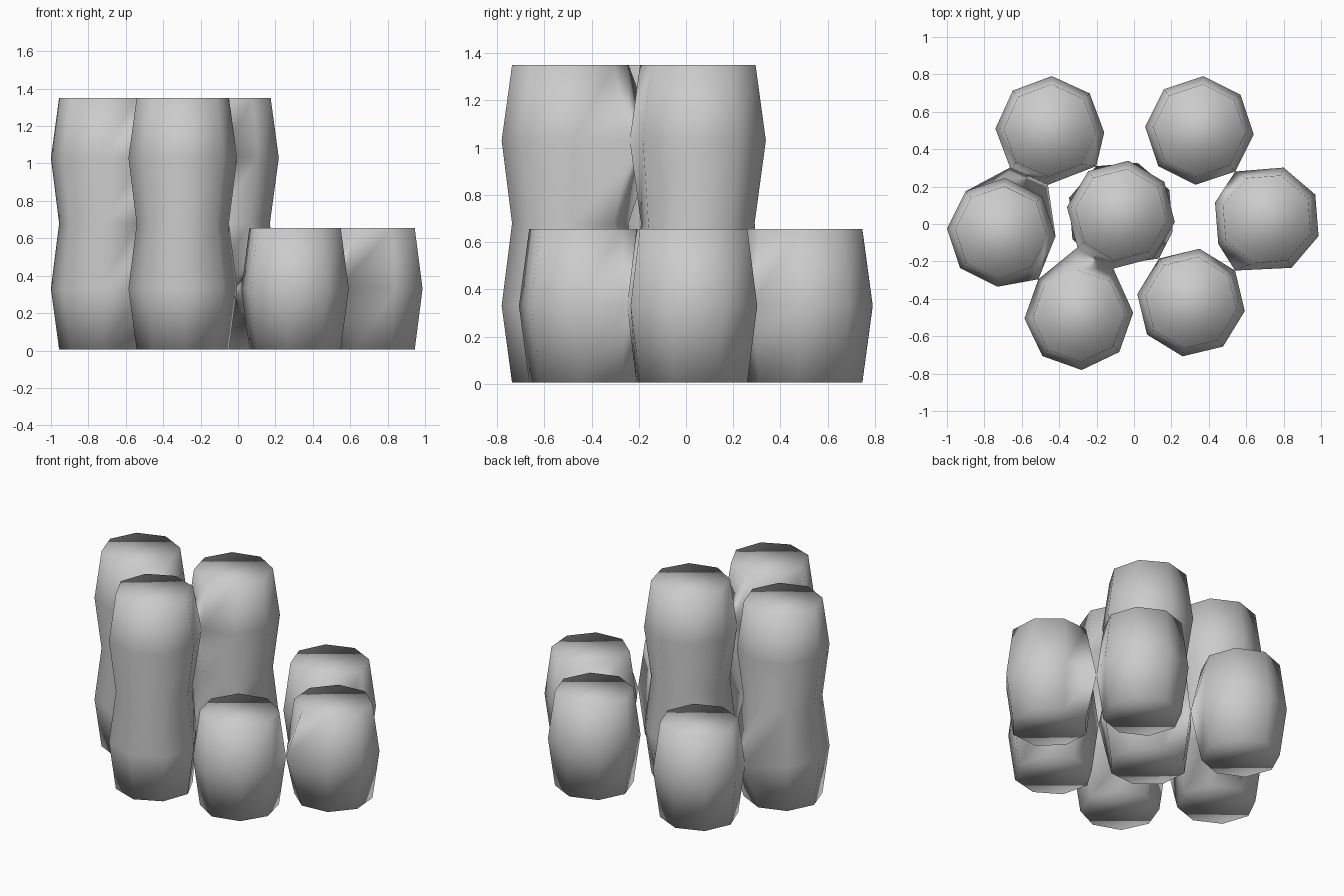
import bpy
import bmesh
from math import cos, sin, radians

cube = bpy.data.objects.get("Cube")
if cube:
    bpy.data.objects.remove(cube, do_unlink=True)

SIDES = 8
BULGE, NECK = 0.291, 0.247
LOW = [(0.005, NECK), (0.33, BULGE), (0.655, NECK)]
TALL = [(0.005, NECK), (0.33, BULGE), (0.68, NECK), (1.03, BULGE), (1.35, NECK)]

# Barrel columns: x, y, turn at the base, turn at the top, profile
COLUMNS = [
    (-0.45, 0.50, -2, -2, LOW),
    (0.35, 0.50, -4, -4, LOW),
    (-0.71, -0.045, -4, -4, TALL),
    (-0.07, 0.05, -18, -8, TALL),
    (0.71, 0.025, -18, -18, LOW),
    (-0.295, -0.49, 3, 3, TALL),
    (0.305, -0.42, -9, -9, LOW),
]


def add_column(bm, x, y, turn_low, turn_high, profile):
    """Loft eight-sided rings up one column and cap both ends."""
    rings = []
    for i, (z, r) in enumerate(profile):
        t = max(0, i - 1) / max(1, len(profile) - 3)
        turn = turn_low + (turn_high - turn_low) * min(t, 1)
        angles = [radians(turn + k * 360 / SIDES) for k in range(SIDES)]
        rings.append([bm.verts.new((x + r * cos(a), y + r * sin(a), z)) for a in angles])
    for low, high in zip(rings, rings[1:]):
        for k in range(SIDES):
            n = (k + 1) % SIDES
            bm.faces.new((low[k], low[n], high[n], high[k]))
    bm.faces.new(rings[0][::-1])
    bm.faces.new(rings[-1])


# Pale grey material
grey = bpy.data.materials.new("pale_grey")
grey.use_nodes = True
colour = (0.6, 0.6, 0.6, 1)
grey.diffuse_color = colour
grey.node_tree.nodes["Principled BSDF"].inputs["Base Color"].default_value = colour

# All columns, welded where their bulges touch
bm = bmesh.new()
for column in COLUMNS:
    add_column(bm, *column)
bmesh.ops.remove_doubles(bm, verts=bm.verts[:], dist=0.085)
for face in bm.faces:
    face.smooth = True
mesh = bpy.data.meshes.new("barrel_cluster")
bm.to_mesh(mesh)
bm.free()
mesh.materials.append(grey)
cluster = bpy.data.objects.new("barrel_cluster", mesh)
bpy.context.collection.objects.link(cluster)
